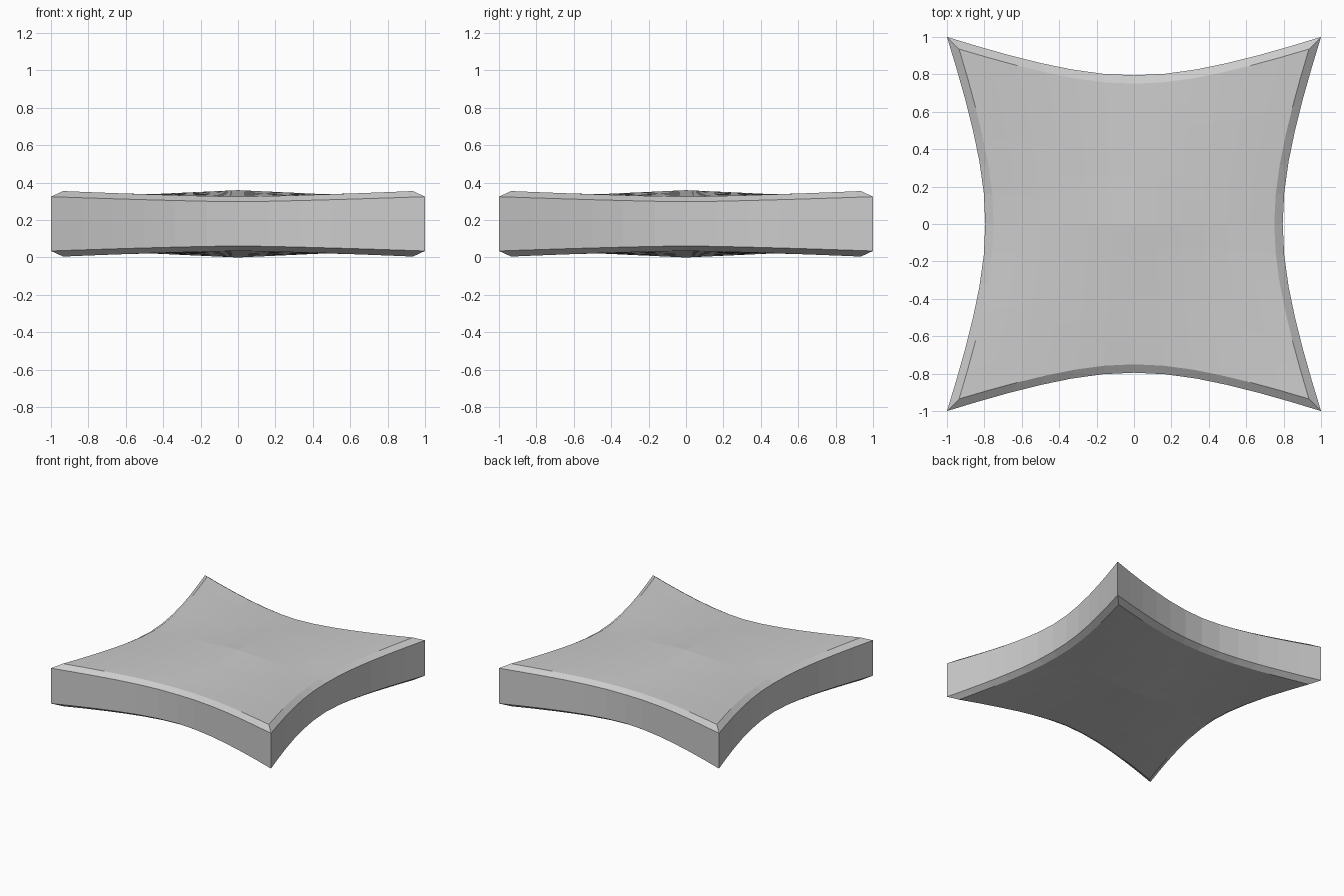
import bpy, bmesh, math

if "Cube" in bpy.data.objects:
    bpy.data.objects.remove(bpy.data.objects["Cube"])

N = 12          # segments per side
MID_Z = 0.18    # symmetry plane height


def bow(t):
    # 0 at mid side, 1 at the corner, curved in the middle and straighter outside
    a = 0.6
    return (math.hypot(t, a) - a) / (math.hypot(1, a) - a)


def plan(u, v, mid, corner):
    # square parameter to concave-sided plan
    return (u * (mid + (corner - mid) * bow(v)),
            v * (mid + (corner - mid) * bow(u)))


def crown(u, v):
    # gentle central peak with raised corners
    return (0.325 + 0.035 * (1 - abs(u)) * (1 - abs(v))
            + 0.03 * abs(u * v) ** 1.3)


bm = bmesh.new()
par = [-1 + 2 * i / N for i in range(N + 1)]
border = ([(i, 0) for i in range(N)] + [(N, i) for i in range(N)]
          + [(N - i, N) for i in range(N)] + [(0, N - i) for i in range(N)])


def half(sign):
    # cushion face plus the ring where its chamfer meets the side wall
    def vert(x, y, z):
        return bm.verts.new((x, y, MID_Z + sign * (z - MID_Z)))
    g = [[vert(*plan(u, v, 0.75, 0.935), crown(u, v)) for v in par] for u in par]
    for i in range(N):
        for j in range(N):
            bm.faces.new((g[i][j], g[i + 1][j], g[i + 1][j + 1], g[i][j + 1]))
    inner = [g[i][j] for i, j in border]
    outer = []
    for i, j in border:
        u, v = par[i], par[j]
        outer.append(vert(*plan(u, v, 0.795, 1.0),
                          0.298 + 0.027 * abs(u * v) ** 1.3))
    bridge(inner, outer)
    return outer


def bridge(a, b):
    n = len(a)
    for k in range(n):
        m = (k + 1) % n
        bm.faces.new((a[k], a[m], b[m], b[k]))


# top and bottom faces with chamfers, joined by the side walls
bridge(half(1), half(-1))
bmesh.ops.recalc_face_normals(bm, faces=bm.faces)

mesh = bpy.data.meshes.new("concave_slab")
bm.to_mesh(mesh)
bm.free()
slab = bpy.data.objects.new("concave_slab", mesh)
bpy.context.collection.objects.link(slab)
